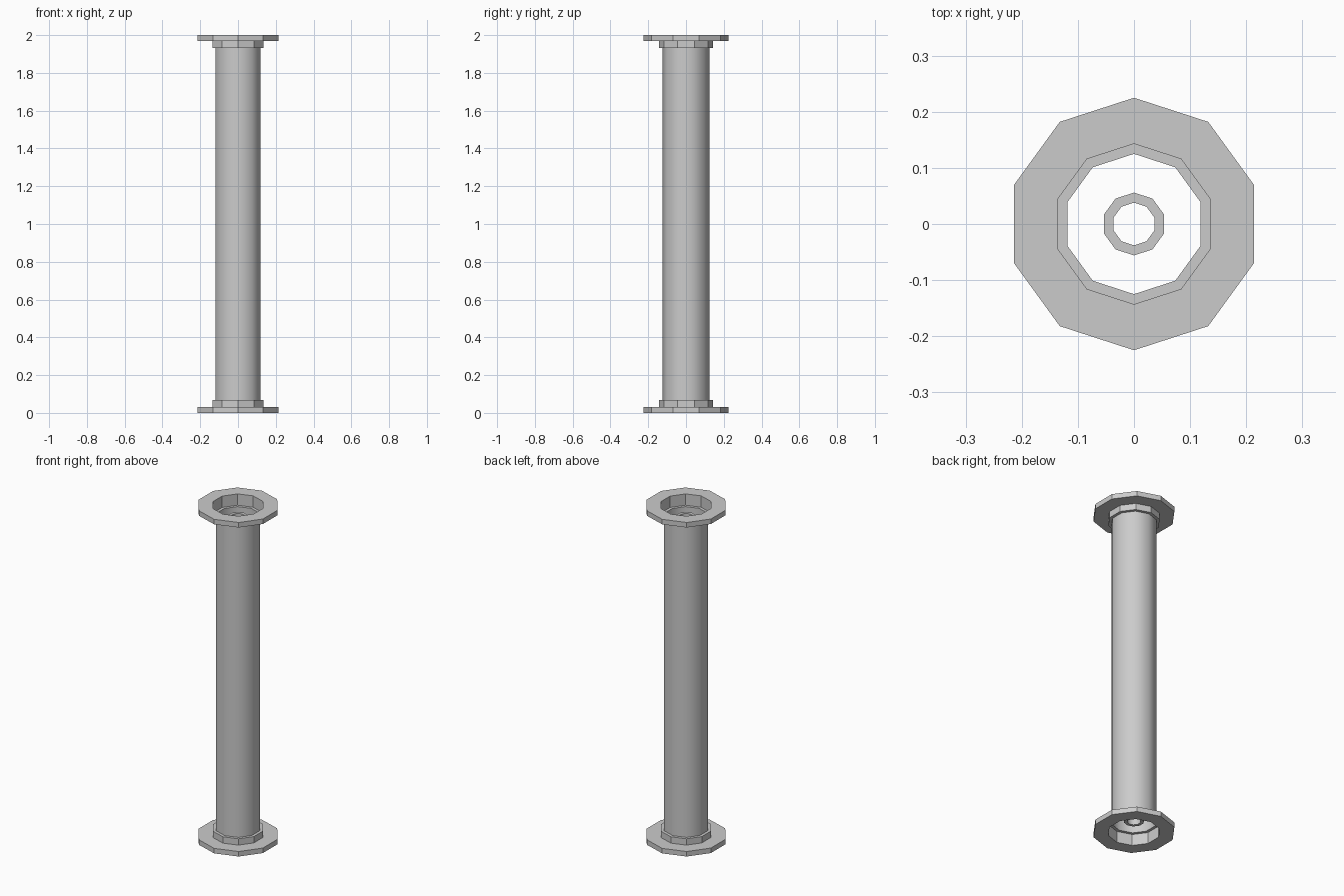
import bpy
import math

if "Cube" in bpy.data.objects:
    bpy.data.objects.remove(bpy.data.objects["Cube"])

SIDES = 10
HALF = 1.0


def lathe(name, profile, smooth=False, closed=False, mirror=False):
    """Revolve (radius, z) points into a ten-sided surface around z."""
    verts, faces = [], []
    n = len(profile)
    for i in range(SIDES):
        a = math.pi / 2 + i * math.tau / SIDES
        verts += [(r * math.cos(a), r * math.sin(a), z - HALF) for r, z in profile]
    for i in range(SIDES):
        j = (i + 1) % SIDES
        for k in range(n if closed else n - 1):
            m = (k + 1) % n
            faces.append((i * n + k, j * n + k, j * n + m, i * n + m))
    mesh = bpy.data.meshes.new(name)
    mesh.from_pydata(verts, [], faces)
    mesh.update()
    obj = bpy.data.objects.new(name, mesh)
    bpy.context.collection.objects.link(obj)
    obj.location.z = HALF
    if mirror:
        mod = obj.modifiers.new("both_ends", 'MIRROR')
        mod.use_axis = (False, False, True)
        mod.use_mirror_merge = False
    if smooth:
        bpy.ops.object.select_all(action='DESELECT')
        obj.select_set(True)
        bpy.context.view_layer.objects.active = obj
        bpy.ops.object.shade_smooth_by_angle(angle=math.radians(40))
    return obj


# Thin outer tube, open at both ends
lathe("outer_tube", [(0.125, 0.068), (0.125, 1.932)], smooth=True)

# Flat end plates
lathe("end_flange", [(0.143, 0), (0.225, 0), (0.225, 0.03), (0.143, 0.03)],
      closed=True, mirror=True)

# Recessed collars stepping in from the flange to the tube
lathe("end_collar", [(0.143, 0.03), (0.143, 0.068), (0.125, 0.068)], mirror=True)

# Hollow inner pipe
lathe("inner_pipe", [(0.038, 0.068), (0.056, 0.068), (0.056, 1.932), (0.038, 1.932)],
      smooth=True, closed=True)
